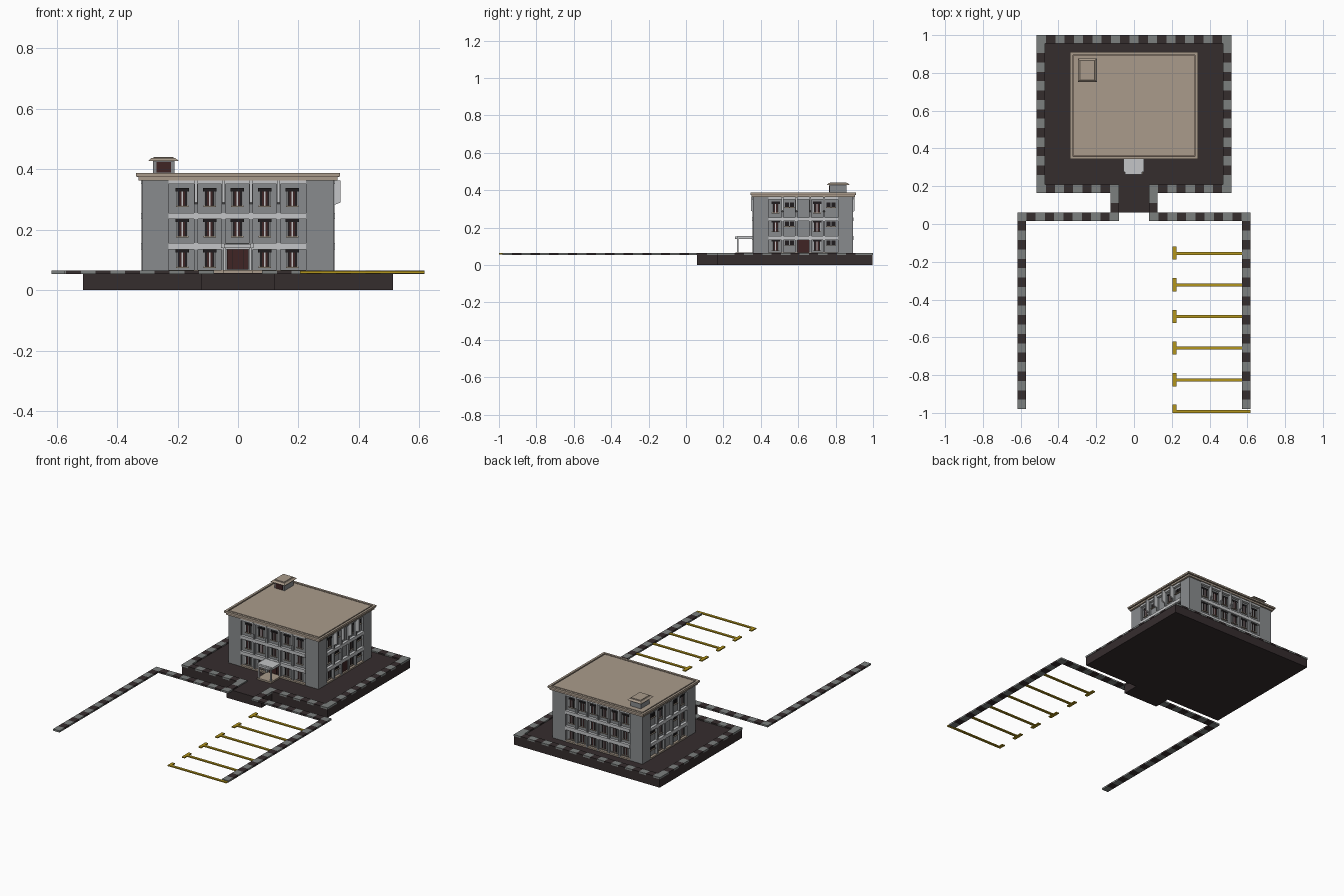
import bpy, bmesh
from mathutils import Vector

if "Cube" in bpy.data.objects:
    bpy.data.objects.remove(bpy.data.objects["Cube"])

def mat(name, r, g, b):
    m = bpy.data.materials.new(name)
    m.diffuse_color = (r, g, b, 1)
    m.use_nodes = True
    m.node_tree.nodes["Principled BSDF"].inputs["Base Color"].default_value = m.diffuse_color
    return m

DARK = mat("dark stone", 0.036, 0.026, 0.027)
GREY = mat("kerb grey", 0.20, 0.215, 0.21)
WALL = mat("wall grey", 0.25, 0.26, 0.27)
WHITE = mat("pale trim", 0.55, 0.56, 0.57)
BEIGE = mat("roof beige", 0.40, 0.33, 0.26)
TAUPE = mat("roof edge taupe", 0.17, 0.13, 0.10)
BROWN = mat("door brown", 0.05, 0.018, 0.018)
BLACK = mat("window black", 0.014, 0.012, 0.013)
YELLOW = mat("line yellow", 0.45, 0.30, 0.012)

parts = {}

def box(part, material, x0, x1, y0, y1, z0, z1):
    """Add an axis-aligned box to the named part; returns its vertices."""
    if part not in parts:
        parts[part] = (bmesh.new(), material)
    bm = parts[part][0]
    vs = bmesh.ops.create_cube(bm, size=1)["verts"]
    for v in vs:
        v.co = Vector((x0 if v.co.x < 0 else x1,
                       y0 if v.co.y < 0 else y1,
                       z0 if v.co.z < 0 else z1))
    return vs

# ---- plinth and connecting path block
box("plinth", DARK, -0.513, 0.513, 0.167, 0.998, 0, 0.057)
box("path_block", DARK, -0.123, 0.123, 0.06, 0.17, 0, 0.057)

# ---- striped kerbs
def kerb(x0, x1, y0, y1, phase=0):
    along_x = (x1 - x0) > (y1 - y0)
    a, b = (x0, x1) if along_x else (y0, y1)
    n = max(1, round((b - a) / 0.049))
    for i in range(n):
        s, e = a + (b - a) * i / n, a + (b - a) * (i + 1) / n
        part, m = ("kerb_dark", DARK) if (i + phase) % 2 else ("kerb_grey", GREY)
        if along_x:
            box(part, m, s, e, y0, y1, 0.054, 0.065)
        else:
            box(part, m, x0, x1, s, e, 0.054, 0.065)

W = 0.045
kerb(-0.515, 0.515, 1 - W, 1.0)
for s in (-1, 1):
    def mk(a, b, y0, y1, phase=0):
        kerb(min(s * a, s * b), max(s * a, s * b), y0, y1, phase)
    mk(0.515 - W, 0.515, 0.165 + W, 1 - W)
    mk(0.08, 0.515, 0.165, 0.165 + W)
    mk(0.08, 0.08 + W, 0.06, 0.165, 1)
    mk(0.08, 0.618, 0.015, 0.06)
    mk(0.618 - W, 0.618, -0.98, 0.015)

# ---- parking bay lines with end caps
for i in range(6):
    y = -0.155 - 0.1675 * i
    last = i == 5
    box("parking_lines", YELLOW, 0.225, 0.618 if last else 0.573, y - 0.008, y + 0.008, 0.056, 0.063)
    box("parking_lines", YELLOW, 0.205, 0.225, y - (0.008 if last else 0.034), y + 0.036, 0.056, 0.063)

# ---- building core and corner towers
X0, X1, Y0, Y1, ZB, ZT = -0.318, 0.318, 0.357, 0.893, 0.056, 0.364
BX0, BX1, BY0, BY1 = -0.23, 0.225, 0.442, 0.812
R = 0.014
box("core_walls", WALL, X0 + R, X1 - R, Y0 + R, Y1 - R, ZB, ZT)
for a, b in ((X0, BX0), (BX1, X1)):
    for c, d in ((Y0, BY0), (BY1, Y1)):
        box("corner_towers", WALL, a, b, c, d, ZB, ZT)

# ---- facade helper: u runs along the wall, n points outwards
def face_box(side, part, m, u0, u1, n0, n1, z0, z1, taper=0):
    if side == "front":
        vs = box(part, m, u0, u1, Y0 - n1, Y0 - n0, z0, z1)
    elif side == "back":
        vs = box(part, m, u0, u1, Y1 + n0, Y1 + n1, z0, z1)
    elif side == "right":
        vs = box(part, m, X1 + n0, X1 + n1, u0, u1, z0, z1)
    else:
        vs = box(part, m, X0 - n1, X0 - n0, u0, u1, z0, z1)
    if taper:   # slope the outer bottom edge
        for v in vs:
            out = {"front": Y0 - v.co.y, "back": v.co.y - Y1,
                   "right": v.co.x - X1, "left": X0 - v.co.x}[side]
            if v.co.z < z0 + 1e-5 and out > n1 - 1e-5:
                v.co.z += taper

FLOORS = (0.078, 0.179, 0.28)

def window(side, u, z):
    face_box(side, "window_heads", BLACK, u - 0.023, u + 0.023, -R, -R + 0.006, z + 0.047, z + 0.058)
    for s in (-1, 1):
        a, b = sorted((u + s * 0.003, u + s * 0.009))
        face_box(side, "window_panes", BROWN, a, b, -R, -R + 0.003, z, z + 0.047)
        a, b = sorted((u + s * 0.009, u + s * 0.016))
        face_box(side, "window_shades", BLACK, a, b, -R, -R + 0.004, z, z + 0.047)
        a, b = sorted((u + s * 0.016, u + s * 0.0185))
        face_box(side, "window_frames", WHITE, a, b, -R, -R + 0.006, z, z + 0.047)
    face_box(side, "window_frames", WHITE, u - 0.002, u + 0.002, -R, -R + 0.006, z, z + 0.047)
    face_box(side, "window_sills", BEIGE, u - 0.021, u + 0.021, -R, -R + 0.009, z - 0.004, z)

def small_window(side, u, z):
    for s in (-1, 1):
        a, b = sorted((u + s * 0.002, u + s * 0.024))
        face_box(side, "small_window_panes", BLACK, a, b, -R, -R + 0.004, z + 0.03, z + 0.054)
    face_box(side, "window_sills", BEIGE, u - 0.027, u + 0.027, -R, -R + 0.009, z + 0.025, z + 0.029)

def facade(side, a, b, bays, fin):
    # floor bands
    for z0, z1 in ((0.134, 0.156), (0.235, 0.255), (0.351, 0.363)):
        face_box(side, "floor_bands", WHITE, a, b, -R, 0.003, z0, z1)
    face_box(side, "base_band", BEIGE, a, b, -R, 0.001, ZB, 0.066)
    step = (b - a) / bays
    # pillars with bracket fins on the top floor
    for i in range(1, bays):
        u = a + step * i
        face_box(side, "pillars", WALL, u - 0.006, u + 0.006, -R, 0.001, ZB, 0.352)
        if fin:
            face_box(side, "bracket_fins", WHITE, u - 0.005, u + 0.005, -R, fin, 0.276, 0.3625, 0.014)
    return [a + step * (i + 0.5) for i in range(bays)]

for side, a, b, bays, fin in (("front", BX0, BX1, 5, 0.009), ("back", BX0, BX1, 6, 0.009)):
    for u in facade(side, a, b, bays, fin):
        for z in FLOORS:
            if not (side == "front" and z < 0.1 and abs(u) < 0.03):
                window(side, u, z)
for side, fin in (("right", 0.021), ("left", 0)):
    for i, u in enumerate(facade(side, BY0, BY1, 5, fin)):
        for z in FLOORS:
            if i in (0, 3):
                window(side, u, z)
            elif i in (1, 4):
                small_window(side, u, z)
    if side == "right":   # side door
        face_box(side, "side_door", BROWN, 0.594, 0.66, -R, -R + 0.006, 0.064, 0.134)

# ---- main entrance: door, step, canopy on posts
face_box("front", "main_door", BROWN, -0.037, 0.035, -R, -R + 0.006, 0.068, 0.134)
for x in (-0.019, 0.017):
    face_box("front", "door_bars", BLACK, x - 0.001, x + 0.001, -R, -R + 0.008, 0.068, 0.134)
box("entrance_step", BEIGE, -0.05, 0.048, 0.265, Y0 + R, ZB, 0.067)
box("entrance_canopy", WHITE, -0.056, 0.052, 0.275, Y0 + R, 0.14, 0.154)
box("entrance_canopy", WHITE, -0.047, 0.043, 0.262, 0.275, 0.14, 0.152)
for x in (-0.044, 0.04):
    box("canopy_posts", WHITE, x - 0.004, x + 0.004, 0.272, 0.281, 0.067, 0.14)

# ---- roof: cornice, slab, low rim around a narrow groove
box("roof_cornice", BEIGE, -0.330, 0.330, 0.350, 0.903, 0.363, 0.374)
box("roof_slab", TAUPE, -0.336, 0.336, 0.346, 0.908, 0.374, 0.380)
rx, ry0, ry1, t = 0.338, 0.344, 0.910, 0.014
for s in (-1, 1):
    box("roof_rim", BEIGE, *sorted((s * rx, s * (rx - t))), ry0, ry1, 0.378, 0.388)
for a, b in ((ry0, ry0 + t), (ry1 - t, ry1)):
    box("roof_rim", BEIGE, -rx + t, rx - t, a, b, 0.378, 0.388)
g = t + 0.007
box("roof_deck", BEIGE, -rx + g, rx - g, ry0 + g, ry1 - g, 0.378, 0.387)

# ---- rooftop stair hut
box("hut_walls", WALL, -0.282, -0.21, 0.768, 0.858, 0.38, 0.43)
box("hut_door", BROWN, -0.270, -0.222, 0.765, 0.77, 0.389, 0.424)
vs = box("hut_roof", BEIGE, -0.297, -0.197, 0.752, 0.876, 0.428, 0.438)
for v in vs:    # slope the hut roof edges inwards
    if v.co.z > 0.435:
        v.co.x += 0.011 if v.co.x < -0.247 else -0.011
        v.co.y += 0.011 if v.co.y < 0.81 else -0.011
box("hut_roof_top", BEIGE, -0.28, -0.214, 0.77, 0.858, 0.436, 0.441)

# ---- turn the collected parts into objects
for name, (bm, m) in parts.items():
    bmesh.ops.recalc_face_normals(bm, faces=bm.faces)
    me = bpy.data.meshes.new(name)
    bm.to_mesh(me)
    bm.free()
    me.materials.append(m)
    bpy.context.collection.objects.link(bpy.data.objects.new(name, me))
